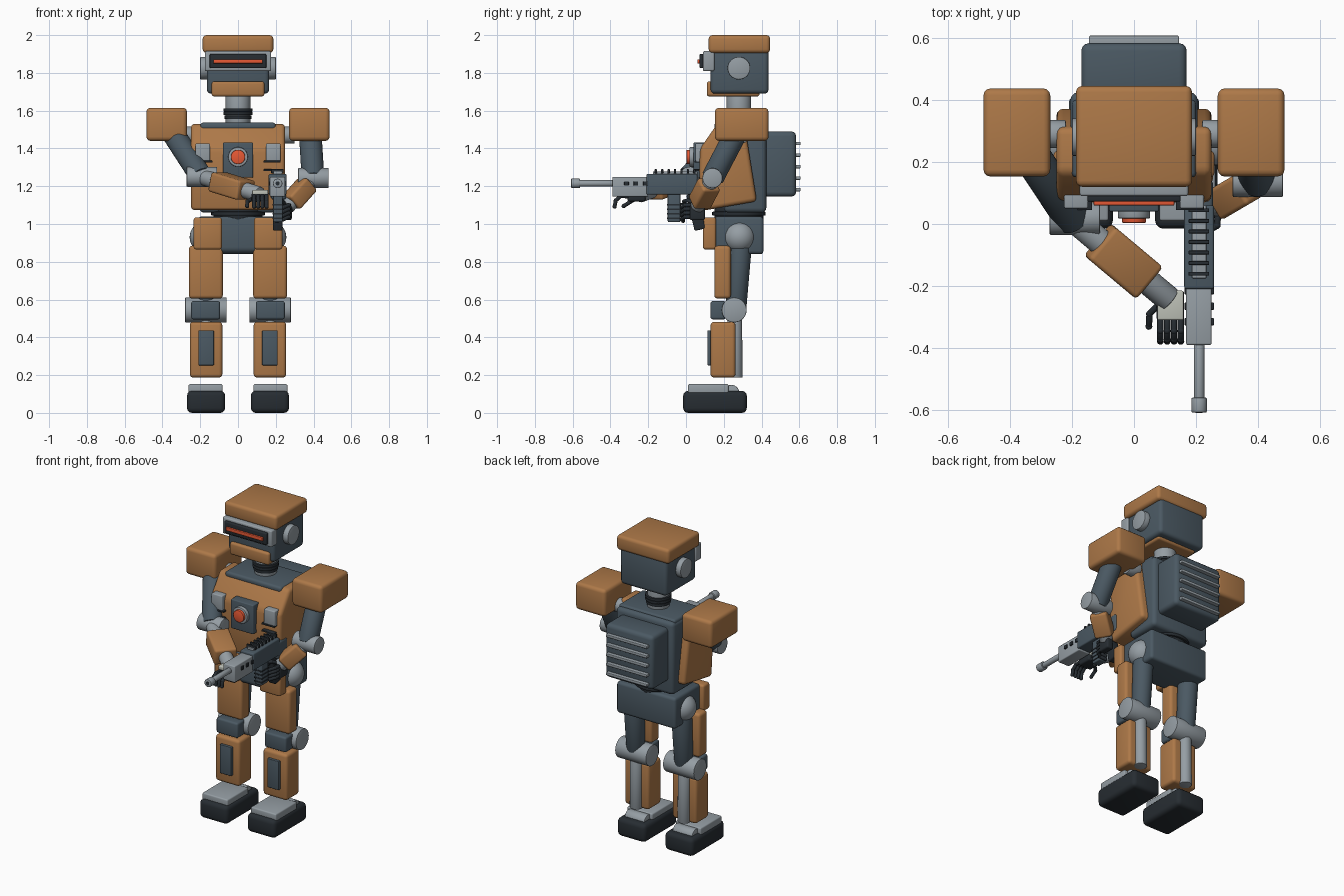
import bpy, bmesh, math
from mathutils import Vector, Matrix

if "Cube" in bpy.data.objects:
    bpy.data.objects.remove(bpy.data.objects["Cube"])

def material(name, c):
    m = bpy.data.materials.new(name)
    m.diffuse_color = (*c, 1)
    m.use_nodes = True
    m.node_tree.nodes["Principled BSDF"].inputs["Base Color"].default_value = m.diffuse_color
    return m

ORANGE = material("orange_paint", (0.42, 0.19, 0.065))
SLATE = material("slate_metal", (0.07, 0.10, 0.125))
GREY = material("light_metal", (0.30, 0.34, 0.37))
DARK = material("dark_rubber", (0.02, 0.026, 0.032))
RED = material("glow_red", (0.8, 0.1, 0.035))
PALE = material("pale_plate", (0.52, 0.54, 0.48))

def finish(name, bm, mat, bevel=0.0, segs=3, angle=30):
    bmesh.ops.recalc_face_normals(bm, faces=bm.faces)
    if bevel:
        bm.normal_update()
        edges = [e for e in bm.edges if e.calc_face_angle(0) > math.radians(25)]
        bmesh.ops.bevel(bm, geom=edges, offset=bevel, segments=segs, profile=0.5,
                        affect='EDGES', clamp_overlap=True)
    me = bpy.data.meshes.new(name)
    bm.to_mesh(me)
    bm.free()
    me.shade_smooth()
    me.set_sharp_from_angle(angle=math.radians(angle))
    me.materials.append(mat)
    ob = bpy.data.objects.new(name, me)
    bpy.context.collection.objects.link(ob)
    return ob

def box(name, x, y, z, mat, bevel=0.012):
    """Bevelled box from (min, max) ranges."""
    bm = bmesh.new()
    bmesh.ops.create_cube(bm, size=1)
    for v in bm.verts:
        v.co = [(r[0] + r[1]) / 2 + c * abs(r[1] - r[0]) for c, r in zip(v.co, (x, y, z))]
    return finish(name, bm, mat, bevel)

def aim(a, b):
    return (Vector(b) - Vector(a)).to_track_quat('Z', 'Y').to_matrix().to_4x4()

def rod(name, a, b, r, mat, bevel=0.004, r2=None, segs=32):
    """Cylinder between two points."""
    bm = bmesh.new()
    bmesh.ops.create_cone(bm, cap_ends=True, segments=segs, radius1=r, radius2=r2 or r,
                          depth=(Vector(b) - Vector(a)).length)
    ob = finish(name, bm, mat, bevel, 2)
    ob.matrix_world = Matrix.Translation((Vector(a) + Vector(b)) / 2) @ aim(a, b)
    return ob

def bar(name, a, b, w, h, mat, bevel=0.012):
    """Bevelled box running between two points."""
    d = (Vector(b) - Vector(a)).length
    ob = box(name, (-w / 2, w / 2), (-h / 2, h / 2), (-d / 2, d / 2), mat, bevel)
    ob.matrix_world = Matrix.Translation((Vector(a) + Vector(b)) / 2) @ aim(a, b)
    return ob

def ball(name, c, r, mat):
    bm = bmesh.new()
    bmesh.ops.create_uvsphere(bm, u_segments=32, v_segments=18, radius=r)
    bmesh.ops.translate(bm, verts=bm.verts, vec=c)
    return finish(name, bm, mat)

def prism(name, yz, hw, mat, bevel):
    """Side profile (y, z) extruded across x."""
    bm = bmesh.new()
    f = bm.faces.new([bm.verts.new((-hw, y, z)) for y, z in yz])
    e = bmesh.ops.extrude_face_region(bm, geom=[f])['geom']
    bmesh.ops.translate(bm, vec=(2 * hw, 0, 0), verts=[v for v in e if isinstance(v, bmesh.types.BMVert)])
    return finish(name, bm, mat, bevel)

def sx(s, a, b):
    return tuple(sorted((s * a, s * b)))

def lerp(a, b, t):
    return Vector(a).lerp(Vector(b), t)

# Head
box("head_shell", (-.165, .165), (.13, .437), (1.69, 1.93), SLATE, .022)
box("head_cap", (-.187, .187), (.12, .445), (1.905, 2.0), ORANGE, .02)
box("jaw_guard", (-.14, .14), (.11, .39), (1.675, 1.755), ORANGE, .014)
box("visor_frame", (-.175, .175), (.09, .15), (1.81, 1.915), GREY, .008)
box("visor_screen", (-.15, .15), (.072, .1), (1.825, 1.9), DARK, .006)
box("visor_slit", (-.13, .13), (.06, .08), (1.85, 1.872), RED, .003)
rod("neck", (0, .28, 1.5), (0, .28, 1.71), .065, GREY)
for i, z in enumerate((1.565, 1.585, 1.603)):
    rod(f"neck_ring_{i}", (0, .28, z - .009), (0, .28, z + .009), .072 + .005 * (i != 0), DARK)

# Torso
prism("chest_armor", [(.165, 1.53), (.075, 1.40), (.07, 1.28), (.085, 1.07), (.375, 1.12), (.31, 1.53)],
      .25, ORANGE, .022)
box("back_torso", (-.205, .205), (.2, .425), (1.06, 1.525), SLATE, .025)
box("collar_plate", (-.2, .2), (.15, .4), (1.495, 1.537), SLATE, .015)
box("core_panel", (-.08, .08), (.04, .12), (1.245, 1.432), SLATE, .006)
rod("core_ring", (0, .018, 1.355), (0, .06, 1.355), .052, GREY)
rod("core_light", (0, .003, 1.355), (0, .04, 1.355), .038, RED)
rod("waist", (0, .28, 1.02), (0, .28, 1.09), .13, DARK)
rod("waist_ring", (0, .28, 1.045), (0, .28, 1.065), .142, DARK)
box("backpack", (-.17, .17), (.4, .583), (1.145, 1.49), SLATE, .025)
for i in range(5):
    z = 1.182 + i * .061
    box(f"backpack_rib_{i}", (-.145, .145), (.57, .607), (z - .009, z + .009), GREY, .004)

# Pelvis
prism("pelvis", [(.15, 1.04), (.15, .86), (.18, .84), (.41, .84), (.41, 1.04)], .21, SLATE, .018)

for s, side in ((-1, "right"), (1, "left")):
    # Head, chest and shoulder pairs
    rod(f"{side}_ear", (s * .15, .28, 1.825), (s * .2, .28, 1.825), .06, GREY)
    box(f"{side}_chest_vent", sx(s, .148, .225), (.05, .12), (1.325, 1.427), GREY, .006)
    for z in (1.285, 1.33):
        box(f"{side}_chest_slat", sx(s, .135, .225), (.045, .1), (z - .005, z + .005), DARK, .002)
    rod(f"{side}_shoulder_joint", (s * .22, .29, 1.47), (s * .3, .29, 1.47), .045, GREY)
    box(f"{side}_shoulder_pad", sx(s, .27, .485), (.153, .437), (1.44, 1.615), ORANGE, .022)
    # Legs
    ball(f"{side}_hip_ball", (s * .172, .283, .93), .084, GREY)
    box(f"{side}_hip_plate", sx(s, .085, .235), (.09, .16), (.865, 1.035), ORANGE, .014)
    rod(f"{side}_thigh", (s * .17, .29, .93), (s * .17, .265, .56), .062, SLATE, r2=.055)
    box(f"{side}_thigh_plate", sx(s, .08, .26), (.15, .237), (.605, .885), ORANGE, .018)
    rod(f"{side}_knee", (s * .06, .255, .545), (s * .28, .255, .545), .066, GREY)
    box(f"{side}_knee_cap", sx(s, .095, .248), (.13, .21), (.495, .592), SLATE, .012)
    box(f"{side}_shin_plate", sx(s, .083, .255), (.13, .262), (.187, .482), ORANGE, .018)
    box(f"{side}_shin_inset", sx(s, .128, .21), (.113, .15), (.252, .437), SLATE, .004)
    rod(f"{side}_calf", (s * .17, .262, .187), (s * .17, .258, .545), .038, GREY)
    rod(f"{side}_ankle", (s * .1, .24, .105), (s * .24, .24, .105), .043, GREY)
    box(f"{side}_toe_plate", sx(s, .082, .262), (.01, .225), (.1, .152), GREY, .008)
    box(f"{side}_foot", sx(s, .068, .27), (-.015, .322), (0, .117), DARK, .026)

# Right arm, reaching across to the handguard
sh, el, wr = (-.37, .28, 1.52), (-.195, .015, 1.25), (.115, -.245, 1.155)
rod("right_upper_arm", sh, el, .06, SLATE)
rod("right_elbow", (-.272, .018, 1.25), (-.11, .018, 1.25), .053, GREY)
rod("right_forearm_strut", el, wr, .042, GREY)
bar("right_forearm_plate", lerp(el, wr, .27), lerp(el, wr, .77), .135, .105, ORANGE, .014)
# Left arm, bent to the grip
sh, el, wr = (.38, .285, 1.52), (.397, .14, 1.243), (.26, .06, 1.09)
rod("left_upper_arm", sh, el, .06, SLATE)
rod("left_elbow", (.318, .14, 1.243), (.48, .14, 1.243), .053, GREY)
rod("left_forearm_strut", el, wr, .04, GREY)
bar("left_forearm_plate", lerp(el, wr, .2), lerp(el, wr, .87), .105, .095, ORANGE, .014)

# Hands
def finger(name, pts, r=.0105):
    for i, (a, b) in enumerate(zip(pts, pts[1:])):
        rod(f"{name}_bone_{i}", a, b, r, DARK, .002, segs=12)
        ball(f"{name}_knuckle_{i}", b, r * 1.05, DARK)

box("right_palm", (.072, .162), (-.31, -.215), (1.12, 1.165), DARK, .01)
box("right_hand_plate", (.075, .16), (-.31, -.215), (1.155, 1.18), PALE, .006)
box("left_palm", (.24, .285), (.02, .1), (1.02, 1.1), DARK, .01)
for i in range(4):
    x, z = .085 + i * .022, 1.1 - i * .021
    finger(f"right_finger_{i}", [(x, -.3, 1.145), (x, -.345, 1.148), (x, -.372, 1.125), (x, -.378, 1.092)])
    finger(f"left_finger_{i}", [(.272, .04, z), (.268, -.005, z), (.24, -.022, z - .012), (.205, -.015, z - .02)])
finger("right_thumb", [(.08, -.26, 1.135), (.05, -.29, 1.12), (.048, -.33, 1.095)])
finger("left_thumb", [(.255, .06, 1.1), (.23, .01, 1.125), (.195, -.01, 1.12)])

# Rifle
G = .21
box("rifle_receiver", (.162, .258), (-.21, .06), (1.155, 1.265), SLATE, .008)
box("rifle_stock", (.175, .255), (.04, .14), (1.13, 1.24), SLATE, .012)
box("rifle_handguard", (.168, .25), (-.39, -.2), (1.145, 1.25), GREY, .006)
rod("rifle_barrel", (G, -.59, 1.215), (G, -.38, 1.215), .017, GREY)
rod("rifle_muzzle", (G, -.608, 1.215), (G, -.56, 1.215), .025, GREY)
rod("rifle_bore", (G, -.6095, 1.215), (G, -.59, 1.215), .011, DARK, 0)
box("rifle_rail", (.187, .233), (-.175, .06), (1.255, 1.278), GREY, .003)
for i in range(7):
    y = -.16 + i * .034
    box(f"rail_bar_{i}", (.176, .242), (y - .006, y + .006), (1.268, 1.29), DARK, .002)
for i in range(3):
    y = -.315 + i * .05
    box(f"handguard_slot_{i}", (.163, .258), (y - .012, y + .012), (1.203, 1.226), DARK, .003)
box("rifle_magazine", (.186, .236), (-.097, -.03), (1.01, 1.17), SLATE, .006)
for i in range(4):
    z = 1.03 + i * .024
    box(f"magazine_rib_{i}", (.183, .239), (-.1, -.027), (z - .004, z + .004), DARK, .001)
bar("rifle_grip", (G, .03, 1.16), (G, .075, .97), .05, .06, DARK, .008)
box("trigger_guard", (.2, .22), (-.03, .04), (1.1, 1.11), DARK, .002)
